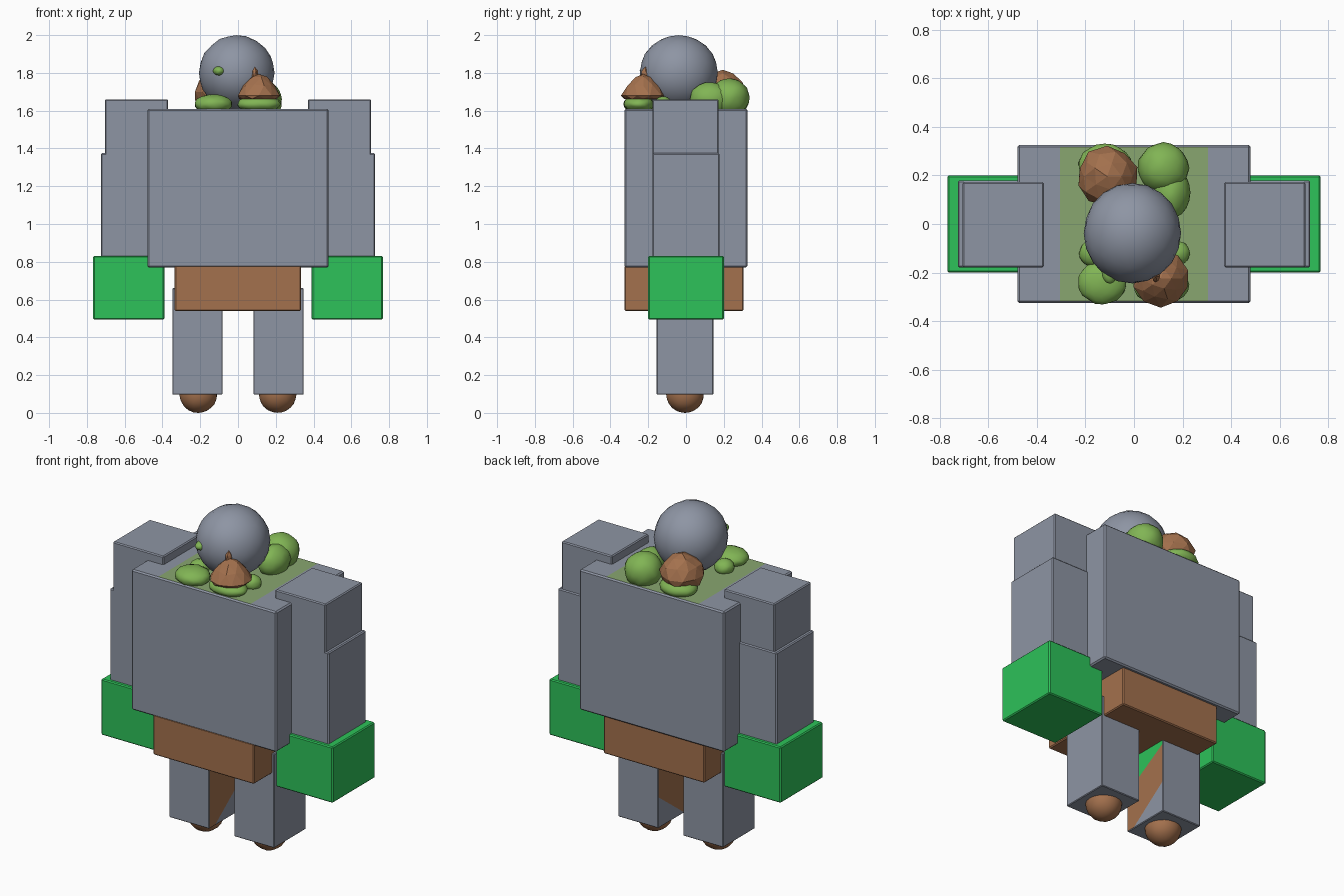
import bpy, bmesh, random
from mathutils import Vector

random.seed(4)
cube = bpy.data.objects.get("Cube")
if cube:
    bpy.data.objects.remove(cube, do_unlink=True)


def material(name, rgb):
    m = bpy.data.materials.new(name)
    m.use_nodes = True
    m.diffuse_color = (*rgb, 1)
    m.node_tree.nodes["Principled BSDF"].inputs["Base Color"].default_value = (*rgb, 1)
    return m


STONE = material("stone grey", (0.27, 0.30, 0.37))
CLAY = material("clay brown", (0.37, 0.165, 0.075))
GREEN = material("bright green", (0.026, 0.54, 0.10))
MOSS = material("moss green", (0.25, 0.38, 0.16))
LEAF = material("leaf green", (0.22, 0.46, 0.09))


def finish(bm, name, mats, smooth=False):
    bmesh.ops.recalc_face_normals(bm, faces=bm.faces[:])
    me = bpy.data.meshes.new(name)
    bm.to_mesh(me)
    bm.free()
    for m in mats:
        me.materials.append(m)
    ob = bpy.data.objects.new(name, me)
    bpy.context.collection.objects.link(ob)
    if smooth:
        for p in me.polygons:
            p.use_smooth = True
    return ob


def box_mesh(lo, hi, bevel=0.006):
    bm = bmesh.new()
    bmesh.ops.create_cube(bm, size=1)
    for v in bm.verts:
        v.co = Vector([(a + b) / 2 + c * (b - a) for a, b, c in zip(lo, hi, v.co)])
    bmesh.ops.bevel(bm, geom=bm.edges[:], offset=bevel, segments=1, affect='EDGES')
    return bm


def box(name, lo, hi, mat, bevel=0.006):
    return finish(box_mesh(lo, hi, bevel), name, [mat])


def cut(bm, co, no):
    bmesh.ops.bisect_plane(bm, geom=bm.verts[:] + bm.edges[:] + bm.faces[:],
                           plane_co=co, plane_no=no)


def lump(name, center, radii, mat, rough=0.0, detail=3, floor=-1, point=0, smooth=True):
    """Rough ball with an optional flat underside and pointed top."""
    bm = bmesh.new()
    bmesh.ops.create_icosphere(bm, subdivisions=detail, radius=1)
    for v in bm.verts:
        d = v.co * (1 + random.uniform(-rough, rough))
        if d.z > 0:
            d.x *= 1 - point * d.z
            d.y *= 1 - point * d.z
        d.z = max(d.z, floor)
        v.co = Vector([c + r * k for c, r, k in zip(center, radii, d)])
    return finish(bm, name, [mat], smooth)


# Torso with a mossy band across its top
bm = box_mesh((-0.48, -0.325, 0.77), (0.48, 0.325, 1.61), 0.008)
for x in (-0.305, 0.305):
    cut(bm, (x, 0, 0), (1, 0, 0))
for f in bm.faces:
    if f.normal.z > 0.9 and abs(f.calc_center_median().x) < 0.305:
        f.material_index = 1
finish(bm, "torso", [STONE, MOSS])

box("hips", (-0.335, -0.325, 0.54), (0.333, 0.305, 0.78), CLAY)


def span(s, a, b, y0, y1, z0, z1):
    xs = sorted((s * a, s * b))
    return (xs[0], y0, z0), (xs[1], y1, z1)


# Arms, hands, legs and feet
for s, side in ((1, "left"), (-1, "right")):
    box(side + "_shoulder", *span(s, 0.37, 0.705, -0.178, 0.172, 1.36, 1.66), STONE)
    box(side + "_arm", *span(s, 0.36, 0.725, -0.178, 0.178, 0.8, 1.375), STONE)
    box(side + "_hand", *span(s, 0.39, 0.767, -0.2, 0.2, 0.495, 0.83), GREEN)

    # Inner leg faces carry clay and green patches
    bm = box_mesh(*span(s, 0.082, 0.348, -0.155, 0.145, 0.097, 0.66), 0.004)
    low, high = Vector((0, -0.1, 0.1)), Vector((0, -0.05, 0.4))
    low_n, high_n = Vector((0, -0.6, 0.8)), Vector((0, -0.52, 0.85))
    cut(bm, low, low_n)
    cut(bm, high, high_n)
    cut(bm, (0, -0.06, 0), (0, 1, 0))
    bm.normal_update()
    for f in bm.faces:
        c = f.calc_center_median()
        if f.normal.x * s < -0.9 and (c - low).dot(low_n) > 0:
            green = (c - high).dot(high_n) > 0 and c.y > -0.06
            f.material_index = 2 if green else 1
    finish(bm, side + "_leg", [STONE, CLAY, GREEN])
    lump(side + "_foot", (s * 0.21, -0.005, 0.1), (0.1, 0.1, 0.1), CLAY, 0.01)

# Head
lump("head", (-0.007, -0.038, 1.8), (0.2, 0.207, 0.2), STONE, 0.006)

# Leafy clumps around the neck
for i, (x, y, z, rx, ry, rz) in enumerate((
        (-0.13, -0.24, 1.635, 0.1, 0.09, 0.052),
        (0.11, -0.25, 1.635, 0.115, 0.08, 0.045),
        (0.12, 0.23, 1.67, 0.105, 0.105, 0.1),
        (0.15, 0.13, 1.66, 0.08, 0.11, 0.09),
        (-0.12, 0.24, 1.635, 0.11, 0.09, 0.05),
        (0.18, -0.12, 1.63, 0.05, 0.05, 0.045),
        (-0.17, -0.12, 1.63, 0.055, 0.055, 0.045),
        (-0.1, -0.2, 1.81, 0.032, 0.045, 0.025))):
    lump(f"leaf_clump_{i + 1}", (x, y, z), (rx, ry, rz), LEAF, 0.03)

# Clay caps resting on the leaves
lump("front_cap", (0.11, -0.225, 1.68), (0.118, 0.115, 0.115), CLAY, 0.05, 2, -0.15, 0.35, False)
lump("front_cap_tip", (0.09, -0.215, 1.79), (0.02, 0.03, 0.045), CLAY, 0.05, 1, -1, 0.4, False)
lump("back_cap", (-0.11, 0.195, 1.7), (0.125, 0.12, 0.115), CLAY, 0.07, 2, -0.4, 0.1, False)
